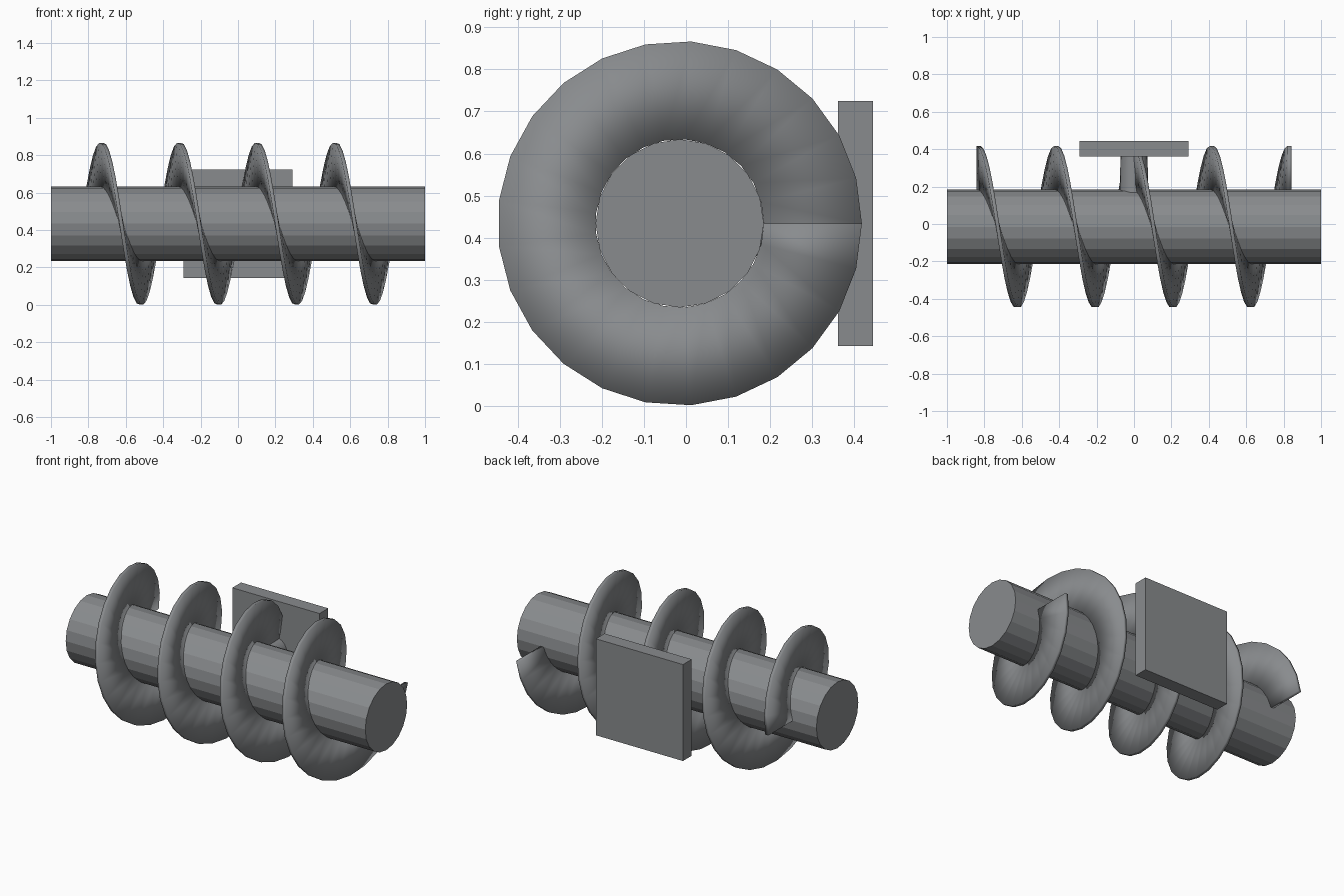
import bpy, bmesh
from math import pi, cos, sin

if "Cube" in bpy.data.objects:
    bpy.data.objects.remove(bpy.data.objects["Cube"])

CY, CZ = -0.015, 0.434          # shaft axis

# Dark steel grey for every part
steel = bpy.data.materials.new("dark_steel")
steel.diffuse_color = (0.25, 0.26, 0.27, 1)
steel.use_nodes = True
steel.node_tree.nodes["Principled BSDF"].inputs["Base Color"].default_value = steel.diffuse_color


def cylinder(name, r1, r2, depth, loc, rot, sides):
    bpy.ops.mesh.primitive_cone_add(vertices=sides, radius1=r1, radius2=r2,
                                    depth=depth, location=loc, rotation=rot)
    bpy.context.object.name = name
    return bpy.context.object


def helical_flight(name, r_in, r_out, thick, turns, steps, pitch):
    """Sweep a thin rectangular section round the x axis."""
    bm = bmesh.new()
    section = [(-thick / 2, r_in), (-thick / 2, r_out),
               (thick / 2, r_out), (thick / 2, r_in)]
    rings = []
    for i in range(turns * steps + 1):
        a = 2 * pi * i / steps
        x = pitch * (i / steps - turns / 2)
        rings.append([bm.verts.new((x + dx, r * cos(a), r * sin(a)))
                      for dx, r in section])
    for p, q in zip(rings, rings[1:]):
        for j in range(4):
            k = (j + 1) % 4
            bm.faces.new((p[j], p[k], q[k], q[j]))
    bm.faces.new(rings[0])
    bm.faces.new(rings[-1][::-1])
    bmesh.ops.recalc_face_normals(bm, faces=bm.faces)
    for f in bm.faces:
        f.smooth = True
    mesh = bpy.data.meshes.new(name)
    bm.to_mesh(mesh)
    bm.free()
    obj = bpy.data.objects.new(name, mesh)
    bpy.context.collection.objects.link(obj)
    obj.location = (0, CY, CZ)
    return obj


# Central shaft along x
shaft = cylinder("shaft", 0.2, 0.2, 2.0, (0, CY, CZ), (0, pi / 2, 0), 20)

# Four-turn spiral blade
flight = helical_flight("screw_flight", 0.2, 0.433, 0.02, 4, 25, 0.416)

# Mounting post from the shaft to the back plate
post = cylinder("mounting_post", 0.072, 0.077, 0.22, (0, 0.26, CZ),
                (pi / 2, 0, 0), 20)
bpy.ops.object.shade_smooth_by_angle()

# Square back plate
bpy.ops.mesh.primitive_cube_add(size=1, location=(0, 0.403, CZ))
plate = bpy.context.object
plate.name = "mounting_plate"
plate.scale = (0.582, 0.083, 0.582)

for part in (shaft, flight, post, plate):
    part.data.materials.append(steel)
